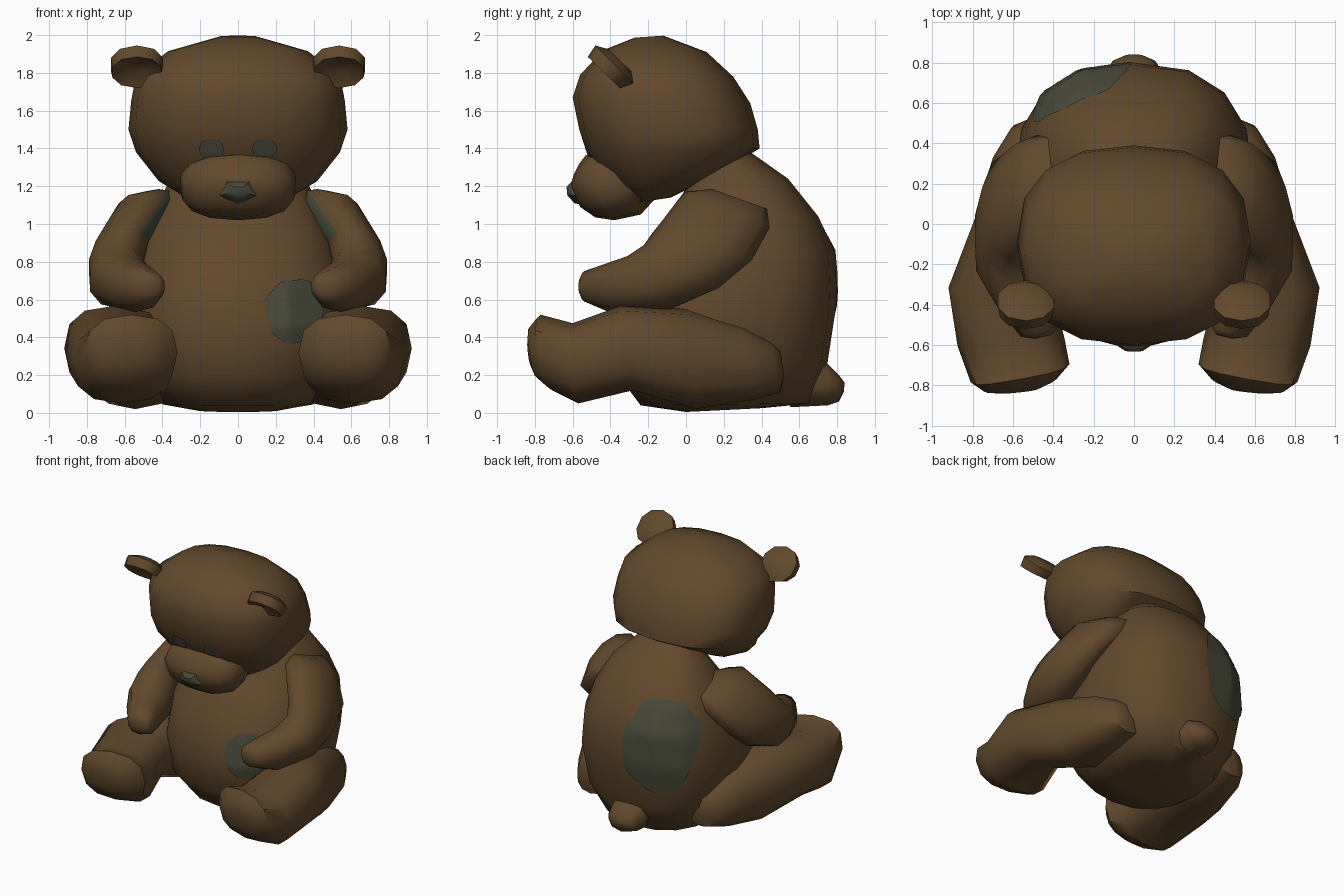
import bpy, bmesh, math
from mathutils import Vector
from mathutils.bvhtree import BVHTree

if "Cube" in bpy.data.objects:
    bpy.data.objects.remove(bpy.data.objects["Cube"])


def material(name, rgb):
    m = bpy.data.materials.new(name)
    m.use_nodes = True
    m.diffuse_color = (*rgb, 1)
    m.node_tree.nodes["Principled BSDF"].inputs["Base Color"].default_value = (*rgb, 1)
    m.node_tree.nodes["Principled BSDF"].inputs["Roughness"].default_value = 0.9
    return m


FUR = material("brown fur", (0.122, 0.066, 0.025))
GREY = material("grey green cloth", (0.066, 0.068, 0.041))
EYE = material("dark eye", (0.06, 0.056, 0.039))


def finish(name, bm, mats, angle):
    mesh = bpy.data.meshes.new(name)
    bm.to_mesh(mesh)
    for m in mats:
        mesh.materials.append(m)
    mesh.shade_smooth()
    mesh.set_sharp_from_angle(angle=math.radians(angle))
    ob = bpy.data.objects.new(name, mesh)
    bpy.context.collection.objects.link(ob)


def spow(v, p):
    return math.copysign(abs(v) ** p, v)


def loft(name, rings, n=12, square=2.2, mats=(FUR,), angle=45, rule=None):
    """Skin over rings (y1, z1, y2, z2, centre x, half width, optional turn)."""
    bm = bmesh.new()
    loops = []
    for y1, z1, y2, z2, cx, w, *turn in rings:
        a, b = Vector((cx, y1, z1)), Vector((cx, y2, z2))
        mid, half = (a + b) / 2, (b - a) / 2
        loop = []
        for i in range(n):
            t = math.tau * i / n
            side = spow(math.sin(t), 2 / square)
            p = mid + half * spow(math.cos(t), 2 / square)
            p += Vector((w, sum(turn), 0)) * side
            loop.append(bm.verts.new(p))
        loops.append(loop)
    for l0, l1 in zip(loops, loops[1:]):
        for i in range(n):
            j = (i + 1) % n
            bm.faces.new((l0[i], l0[j], l1[j], l1[i]))
    bm.faces.new(loops[0])
    bm.faces.new(loops[-1])
    bmesh.ops.recalc_face_normals(bm, faces=bm.faces)
    if rule:
        for f in bm.faces:
            f.material_index = rule(f)
    bmesh.ops.triangulate(bm, faces=[f for f in bm.faces if len(f.verts) > 4])
    tree = BVHTree.FromBMesh(bm)
    finish(name, bm, mats, angle)
    bm.free()
    return tree


def patch(name, tree, x, z, rx, rz, facing, mat, wobble=0.0, segs=28, steps=9):
    """Thin painted plate laid on a surface, seen along y."""
    bm = bmesh.new()

    def drop(px, pz):
        hit, normal, _, _ = tree.ray_cast(Vector((px, 3 * facing, pz)), Vector((0, -facing, 0)))
        if hit is None:
            return None
        if normal.y * facing < 0:
            normal = -normal
        return bm.verts.new(hit + normal * 0.008)

    loops = []
    for k in range(steps + 1):
        r = max(k / steps, 0.02)
        loop = []
        for i in range(segs):
            t = math.tau * i / segs
            q = r * (1 + wobble * math.cos(4 * t + 0.6) + wobble * math.sin(7 * t) / 2)
            loop.append(drop(x + rx * q * spow(math.cos(t), 0.75), z + rz * q * spow(math.sin(t), 0.75)))
        loops.append(loop)
    for l0, l1 in zip(loops, loops[1:]):
        for i in range(segs):
            j = (i + 1) % segs
            quad = (l0[i], l0[j], l1[j], l1[i])
            if all(quad):
                bm.faces.new(quad)
    bm.faces.new(loops[0])
    bm.normal_update()
    for f in bm.faces:
        if f.normal.y * facing < 0:
            f.normal_flip()
    finish(name, bm, (mat,), 80)
    bm.free()


# Body, leaning slightly, from seat up into the head
body = loft("body", [
    (0.0, 0.005, 0.4, 0.025, 0, 0.22),
    (-0.24, 0.04, 0.66, 0.05, 0, 0.4),
    (-0.36, 0.2, 0.75, 0.27, 0, 0.54),
    (-0.4, 0.45, 0.8, 0.6, 0, 0.595),
    (-0.34, 0.72, 0.79, 0.85, 0, 0.565),
    (-0.18, 0.95, 0.7, 1.04, 0, 0.49),
    (-0.02, 1.15, 0.54, 1.24, 0, 0.38),
    (0.02, 1.24, 0.37, 1.36, 0, 0.26),
    (0.05, 1.34, 0.28, 1.42, 0, 0.18)], n=16, square=2.45, angle=60)
patch("belly_patch", body, 0.295, 0.54, 0.145, 0.16, -1, GREY, 0.05)
patch("back_patch", body, -0.25, 0.75, 0.235, 0.33, 1, GREY, 0.04)

# Tail
loft("tail", [
    (0.66, 0.32, 0.55, 0.03, 0, 0.16),
    (0.75, 0.26, 0.75, 0.04, 0, 0.145),
    (0.81, 0.2, 0.81, 0.06, 0, 0.105),
    (0.84, 0.16, 0.835, 0.11, 0, 0.04)], n=8, angle=60)

# Head, a rounded block tapering under the chin
head = loft("head", [
    (-0.27, 1.987, -0.12, 1.997, 0, 0.1),
    (-0.44, 1.92, 0.11, 1.91, 0, 0.37),
    (-0.56, 1.79, 0.25, 1.78, 0, 0.54),
    (-0.6, 1.67, 0.34, 1.64, 0, 0.565),
    (-0.565, 1.5, 0.38, 1.5, 0, 0.58),
    (-0.52, 1.36, 0.39, 1.4, 0, 0.54),
    (-0.38, 1.2, 0.15, 1.255, 0, 0.42),
    (-0.28, 1.11, -0.08, 1.14, 0, 0.25)], n=16, square=2.5, angle=50)

# Muzzle, with a raised nose painted only on its front
loft("muzzle", [
    (-0.38, 1.39, -0.12, 1.18, 0, 0.3),
    (-0.53, 1.365, -0.24, 1.05, 0, 0.31),
    (-0.565, 1.32, -0.38, 1.02, 0, 0.3),
    (-0.595, 1.26, -0.48, 1.035, 0, 0.23),
    (-0.61, 1.21, -0.56, 1.09, 0, 0.11)], n=14, square=2.4)
loft("nose", [
    (-0.55, 1.27, -0.5, 1.09, 0, 0.14),
    (-0.615, 1.23, -0.59, 1.11, 0, 0.095),
    (-0.633, 1.2, -0.628, 1.15, 0, 0.045)], n=5, square=2, mats=(FUR, GREY),
    angle=40, rule=lambda f: int(f.calc_center_median().y < -0.607))

for side, s in (("left", 1), ("right", -1)):
    def limb(part, rings, **options):
        loft(side + "_" + part, [(*r[:4], r[4] * s, r[5] * s, *r[6:]) for r in rings], **options)

    patch(side + "_eye", head, 0.14 * s, 1.4, 0.065, 0.05, -1, EYE, 0.02, 12, 4)

    # Ear, a thick tilted disc with a shallow hollow front
    limb("ear", [
        (-0.41, 1.925, -0.29, 1.81, 0.53, 0.09),
        (-0.48, 1.945, -0.28, 1.745, 0.535, 0.145),
        (-0.52, 1.885, -0.35, 1.72, 0.535, 0.135),
        (-0.46, 1.87, -0.38, 1.8, 0.53, 0.07)], n=10, angle=55)

    # Arm, bowed outward, with a cloth strip inside the shoulder
    limb("arm", [
        (0.14, 1.185, 0.43, 1.08, 0.42, 0.09),
        (-0.01, 1.17, 0.44, 0.98, 0.485, 0.155),
        (-0.17, 0.96, 0.35, 0.81, 0.615, 0.145),
        (-0.22, 0.89, 0.17, 0.66, 0.645, 0.15),
        (-0.31, 0.83, -0.08, 0.55, 0.62, 0.17),
        (-0.44, 0.785, -0.41, 0.535, 0.54, 0.145, 0.02),
        (-0.54, 0.75, -0.54, 0.59, 0.475, 0.09, -0.02),
        (-0.56, 0.71, -0.56, 0.63, 0.45, 0.04, -0.01)], n=10, mats=(FUR, GREY), angle=55,
        rule=lambda f: int(f.normal.x * s < -0.75 and f.calc_center_median().z > 0.95))

    # Leg, spread outward, ending in an upturned foot with a domed sole
    limb("leg", [
        (0.5, 0.33, 0.52, 0.2, 0.48, 0.06),
        (0.45, 0.38, 0.5, 0.11, 0.48, 0.13),
        (0.3, 0.46, 0.36, 0.07, 0.5, 0.2),
        (0.0, 0.55, 0.05, 0.02, 0.545, 0.245),
        (-0.35, 0.565, -0.28, 0.12, 0.665, 0.255),
        (-0.6, 0.475, -0.57, 0.05, 0.61, 0.265, -0.02),
        (-0.77, 0.52, -0.71, 0.12, 0.565, 0.245, -0.045),
        (-0.82, 0.46, -0.78, 0.18, 0.565, 0.18, -0.03),
        (-0.835, 0.39, -0.82, 0.25, 0.565, 0.09, -0.01)], n=12, square=2.5, angle=38)
